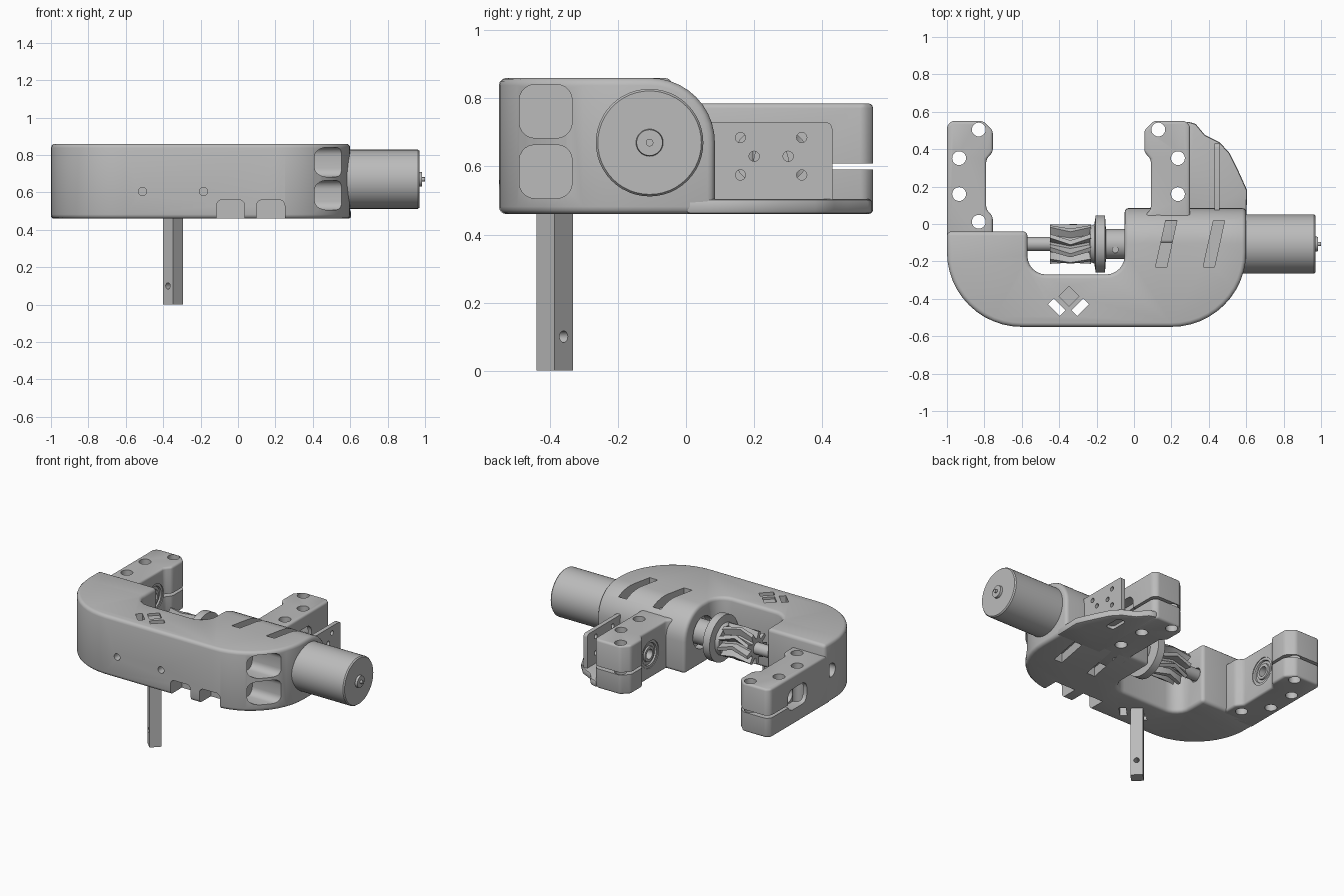
import bpy, bmesh
from math import sin, cos, pi, radians

cube = bpy.data.objects.get("Cube")
if cube:
    bpy.data.objects.remove(cube, do_unlink=True)

grey = bpy.data.materials.new("plain_grey")
grey.use_nodes = True
grey.diffuse_color = (0.5, 0.5, 0.5, 1)
grey.node_tree.nodes["Principled BSDF"].inputs["Base Color"].default_value = (0.5, 0.5, 0.5, 1)

AY, AZ = -0.107, 0.67      # drive axis
BOTTOM, TOP = 0.46, 0.86   # frame height range


# ---- helpers ----
def finish(name, bm):
    bmesh.ops.remove_doubles(bm, verts=bm.verts, dist=1e-5)
    bmesh.ops.recalc_face_normals(bm, faces=bm.faces)
    mesh = bpy.data.meshes.new(name)
    bm.to_mesh(mesh)
    bm.free()
    mesh.materials.append(grey)
    ob = bpy.data.objects.new(name, mesh)
    bpy.context.collection.objects.link(ob)
    return ob


def prism_bm(pts, lo, hi, axis="z"):
    place = {"x": lambda a, b, c: (c, a, b),
             "y": lambda a, b, c: (a, c, b),
             "z": lambda a, b, c: (a, b, c)}[axis]
    bm = bmesh.new()
    low = [bm.verts.new(place(a, b, lo)) for a, b in pts]
    high = [bm.verts.new(place(a, b, hi)) for a, b in pts]
    bm.faces.new(low[::-1])
    bm.faces.new(high)
    for i in range(len(pts)):
        j = (i + 1) % len(pts)
        bm.faces.new((low[i], low[j], high[j], high[i]))
    return bm


def prism(name, pts, lo, hi, axis="z"):
    return finish(name, prism_bm(pts, lo, hi, axis))


def arc(cx, cy, r, a0, a1, n=10):
    angles = [radians(a0 + (a1 - a0) * i / n) for i in range(n + 1)]
    return [(cx + r * cos(a), cy + r * sin(a)) for a in angles]


def circle(cx, cy, r, n=24):
    return arc(cx, cy, r, 0, 360, n)[:-1]


def rounded(cx, cy, w, h, r):
    pts = []
    for k, (sx, sy) in enumerate(((1, 1), (-1, 1), (-1, -1), (1, -1))):
        pts += arc(cx + sx * (w / 2 - r), cy + sy * (h / 2 - r), r, 90 * k, 90 * k + 90, 5)
    return pts


def turned(cx, cy, w, h, degrees):
    c, s = cos(radians(degrees)), sin(radians(degrees))
    return [(cx + c * a * w / 2 - s * b * h / 2, cy + s * a * w / 2 + c * b * h / 2)
            for a, b in ((-1, -1), (1, -1), (1, 1), (-1, 1))]


def lathe(name, profile, cy=AY, cz=AZ, n=48, closed=False):
    """Revolve (x, radius) points about an axis parallel to x."""
    bm = bmesh.new()
    rings = [[bm.verts.new((x, cy + r * cos(2 * pi * k / n), cz + r * sin(2 * pi * k / n)))
              for k in range(n)] for x, r in profile]
    for i in range(len(rings) if closed else len(rings) - 1):
        a, b = rings[i], rings[(i + 1) % len(rings)]
        for k in range(n):
            m = (k + 1) % n
            bm.faces.new((a[k], a[m], b[m], b[k]))
    return finish(name, bm)


def apply(ob, mod):
    bpy.context.view_layer.objects.active = ob
    bpy.ops.object.modifier_apply(modifier=mod.name)


def soften(ob, width, segments=3):
    mod = ob.modifiers.new("soft_edges", "BEVEL")
    mod.width, mod.segments = width, segments
    mod.limit_method, mod.angle_limit = "ANGLE", radians(40)
    apply(ob, mod)


def cut(ob, pts, lo, hi, axis="z"):
    tool = prism("cutter", pts, lo, hi, axis)
    tool.hide_render = True
    mod = ob.modifiers.new("cut", "BOOLEAN")
    mod.operation, mod.solver, mod.object = "DIFFERENCE", "EXACT", tool
    apply(ob, mod)
    bpy.data.objects.remove(tool, do_unlink=True)


# ---- U-shaped frame, its motor end rounded over the drive axis ----
outline = (arc(-.6, -.15, .4, 180, 270, 12) + arc(.2, -.15, .4, 270, 360, 12)
           + [(.6, .085), (-.05, .085)]
           + arc(-.15, -.17, .1, 0, -90, 6) + arc(-.47, -.17, .1, 270, 180, 6)
           + [(-.57, -.04), (-1, -.04)])
bm = prism_bm(outline, BOTTOM, TOP)
back_edge = [e for e in bm.edges if all(v.co.y > .08 and v.co.z > .8 for v in e.verts)]
bmesh.ops.bevel(bm, geom=back_edge, offset=.19, segments=10, profile=.5, affect="EDGES")
frame = finish("frame", bm)
soften(frame, .022)

# finger pockets on the motor-side corner
for z in (.762, .585):
    cut(frame, rounded(-.412, z, .155, .157, .045), .34, .7, "x")
# tie slots above and below the motor
for x in (.14, .395):
    cut(frame, [(x - .025, -.23), (x + .035, -.23), (x + .09, .02), (x + .03, .02)], .775, .9)
    cut(frame, [(x - .025, -.23), (x + .035, -.23), (x + .09, .07), (x + .03, .07)], .4, .52)
# recesses under the front edge
for x in (-.04, .175):
    cut(frame, rounded(x, .48, .15, .16, .03), -.6, -.43, "y")
# screw holes, handle socket with side slots, bores for the shaft
for x in (-.51, -.185):
    cut(frame, circle(x, .605, .022), -.6, -.45, "y")
cut(frame, turned(-.348, -.386, .076, .076, 45), .4, .9)
for side in (-1, 1):
    cut(frame, turned(-.35 + side * .063, -.445, .09, .042, side * 45), .4, .9)
cut(frame, circle(AY, AZ, .045), -1.1, -.5, "x")
cut(frame, circle(AY, AZ, .105, 32), -.1, 0, "x")

# ---- handle post, set diagonally ----
post = prism("handle_post", turned(-.348, -.386, .0755, .0755, 45), 0, .845)
pin = prism("cutter", circle(0, 0, .017), -.2, .2, "x")
pin.rotation_euler.z = radians(45)
pin.location = (-.348, -.386, .1)
mod = post.modifiers.new("cut", "BOOLEAN")
mod.operation, mod.solver, mod.object = "DIFFERENCE", "EXACT", pin
apply(post, mod)
bpy.data.objects.remove(pin, do_unlink=True)


# ---- bearing clamp blocks on both arms ----
def clamp_block(side, ox, s):
    plan = [(0, -.1), (.245, -.1), (.245, .04), (.21, .08), (.21, .345), (.245, .385),
            (.245, .50), (.195, .55), (.025, .55), (0, .525)]
    block = prism(side + "_clamp_block", [(ox + s * u, y) for u, y in plan], BOTTOM, .785)
    soften(block, .014)
    for u, y in ((.17, .505), (.065, .352), (.065, .16), (.17, .012)):
        cut(block, circle(ox + s * u, y, .037), .4, .9)

    def bore(pts, u0, u1):
        cut(block, pts, *sorted((ox + s * u0, ox + s * u1)), "x")
    bore(circle(.25, .62, .09, 32), .12, .3)
    bore(rounded(.25, .63, .2, .14, .05), -.05, .07)
    bore(circle(.25, .62, .05), 0, .2)
    bore(turned(.46, .6, .24, .018, 0), -.05, .3)
    # ball bearing: raised races with a sunken shield
    ring = [(.125, .09), (.205, .09), (.205, .073), (.195, .07), (.195, .052),
            (.205, .05), (.205, .032), (.125, .032)]
    lathe(side + "_bearing", [(ox + s * u, r) for u, r in ring], .25, .62, 36, True)


clamp_block("right", -1, 1)
clamp_block("left", .3, -1)

# ---- shelf and drilled upright plate beside the motor-side clamp ----
shelf = prism("corner_shelf", [(.27, 0), (.6, 0), (.605, .18), (.56, .28), (.51, .38), (.46, .435),
                               (.38, .475), (.33, .535), (.28, .55)], BOTTOM, .505)
soften(shelf, .012, 2)
cut(shelf, rounded(.42, .33, .06, .12, .02), .4, .48)
plate = prism("drilled_plate", rounded(.2, .605, .46, .25, .02), .43, .458, "x")
for y, z in ((.16, .685), (.34, .685), (.2, .63), (.3, .63), (.16, .575), (.34, .575)):
    cut(plate, circle(y, z, .015, 16), .4, .5, "x")

# ---- motor, drive shaft with flange, herringbone gear ----
lathe("motor", [(.5, 0), (.5, .158), (.962, .158), (.97, .152), (.97, .04), (.985, .038),
                (.985, .011), (1, .011), (1, 0)])
lathe("drive_shaft", [(-.62, 0), (-.62, .038), (-.24, .038), (-.235, .095), (-.212, .105),
                      (-.205, .152), (-.155, .152), (-.15, .08), (0, .08), (0, 0)])
collar_screw = lathe("collar_screw", [(-.12, 0), (-.12, .018), (-.084, .018), (-.084, 0)], 0, 0, 16)
collar_screw.rotation_euler.y = radians(-90)
collar_screw.location = (-.1, AY - .03, AZ - .04 + .2)
collar_screw.location.z = AZ + .17

teeth = 9
bm = bmesh.new()
rings = []
for x, twist in ((-.45, 0), (-.34, .35), (-.23, 0)):
    ring = []
    for t in range(teeth):
        for f, r in ((0, .064), (.3, .064), (.48, .106), (.8, .106)):
            a = 2 * pi * (t + f) / teeth + twist
            ring.append(bm.verts.new((x, AY + r * cos(a), AZ + r * sin(a))))
    rings.append(ring)
for a, b in zip(rings, rings[1:]):
    for k in range(len(a)):
        m = (k + 1) % len(a)
        bm.faces.new((a[k], a[m], b[m], b[k]))
bm.faces.new(rings[0])
bm.faces.new(rings[-1])
finish("herringbone_gear", bm)

# ---- smooth shading with sharp edges kept ----
for ob in bpy.context.scene.objects:
    ob.select_set(ob.type == "MESH")
bpy.ops.object.shade_smooth_by_angle(angle=radians(32))
